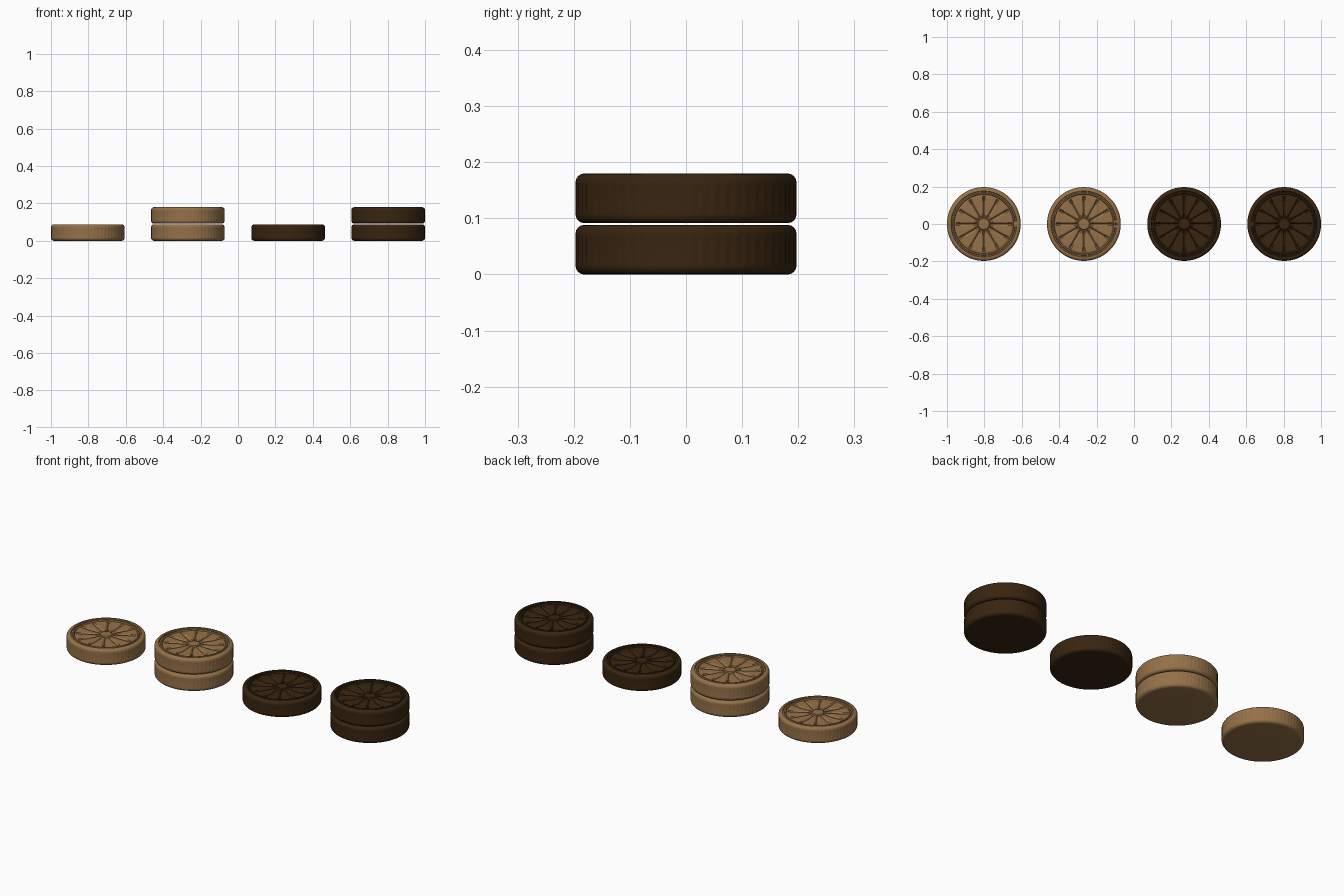
import bpy, bmesh, math

if "Cube" in bpy.data.objects:
    bpy.data.objects.remove(bpy.data.objects["Cube"])

R, H, SEG = 0.197, 0.0885, 240   # disc radius, height, angular steps
SPOKES, FLUTES = 12, 60


def material(name, rgb):
    m = bpy.data.materials.new(name)
    m.diffuse_color = (*rgb, 1)
    m.use_nodes = True
    m.node_tree.nodes["Principled BSDF"].inputs["Base Color"].default_value = m.diffuse_color
    return m


light = material("light wood", (0.30, 0.165, 0.065))
dark = material("dark wood", (0.040, 0.018, 0.005))

# Half profile (radius, height) from underside centre edge round to the hub
c = 0.016
profile = [(0.09, 0), (R - c, 0)]
profile += [(R - c + c * math.sin(a), c - c * math.cos(a)) for a in (0.4, 0.8, 1.2, math.pi / 2)]
profile += [(R, c + 0.006), (R, H - c - 0.006)]
profile += [(R - c + c * math.cos(a), H - c + c * math.sin(a)) for a in (0, 0.4, 0.8, 1.2, math.pi / 2)]
profile += [(0.176, H), (0.174, H - 0.006), (0.168, H - 0.006), (0.166, H - 0.001),
            (0.160, H - 0.001), (0.157, H - 0.007)]
profile += [(r, H - 0.005) for r in (0.150, 0.142, 0.13, 0.11, 0.09, 0.07, 0.055, 0.046, 0.040)]
profile += [(0.036, H - 0.008), (0.032, H - 0.008), (0.029, H - 0.003), (0.012, H - 0.002)]


def carve(r, z, ang):
    """Apply the side flutes and the tapered spoke grooves."""
    if r > R - 1e-4 and c < z - 0.003 < H - c - 0.003:
        r -= 0.0018 * max(0, math.cos(ang * FLUTES)) ** 2
    elif 0.039 < r < 0.149 and z > 0.05:
        step = 2 * math.pi / SPOKES
        off = abs((ang + step / 2) % step - step / 2) * r
        half = 0.0085 - 0.035 * abs(r - 0.085)
        if off < half:
            z -= 0.010 * (1 - off / half)
    return r, z


def disc_mesh(name, mat):
    bm = bmesh.new()
    rings = []
    for r, z in profile:
        ring = []
        for i in range(SEG):
            a = 2 * math.pi * i / SEG
            rr, zz = carve(r, z, a)
            ring.append(bm.verts.new((rr * math.cos(a), rr * math.sin(a), zz)))
        rings.append(ring)
    for lo, hi in zip(rings, rings[1:]):
        for i in range(SEG):
            j = (i + 1) % SEG
            bm.faces.new((lo[i], lo[j], hi[j], hi[i]))
    bm.faces.new(rings[0][::-1])
    bm.faces.new(rings[-1])
    me = bpy.data.meshes.new(name)
    bm.to_mesh(me)
    bm.free()
    me.materials.append(mat)
    return me


light_mesh = disc_mesh("light_piece", light)
dark_mesh = disc_mesh("dark_piece", dark)

# Single and stacked pieces in each colour
for name, me, x, z in (
        ("light_single", light_mesh, -0.803, 0),
        ("light_stack_lower", light_mesh, -0.268, 0),
        ("light_stack_upper", light_mesh, -0.268, 0.0915),
        ("dark_single", dark_mesh, 0.268, 0),
        ("dark_stack_lower", dark_mesh, 0.803, 0),
        ("dark_stack_upper", dark_mesh, 0.803, 0.0915)):
    ob = bpy.data.objects.new(name, me)
    ob.location = (x, 0, z)
    bpy.context.collection.objects.link(ob)

# Smooth shading with sharp edges kept
for me in (light_mesh, dark_mesh):
    me.shade_smooth()
    me.set_sharp_from_angle(angle=math.radians(30))
